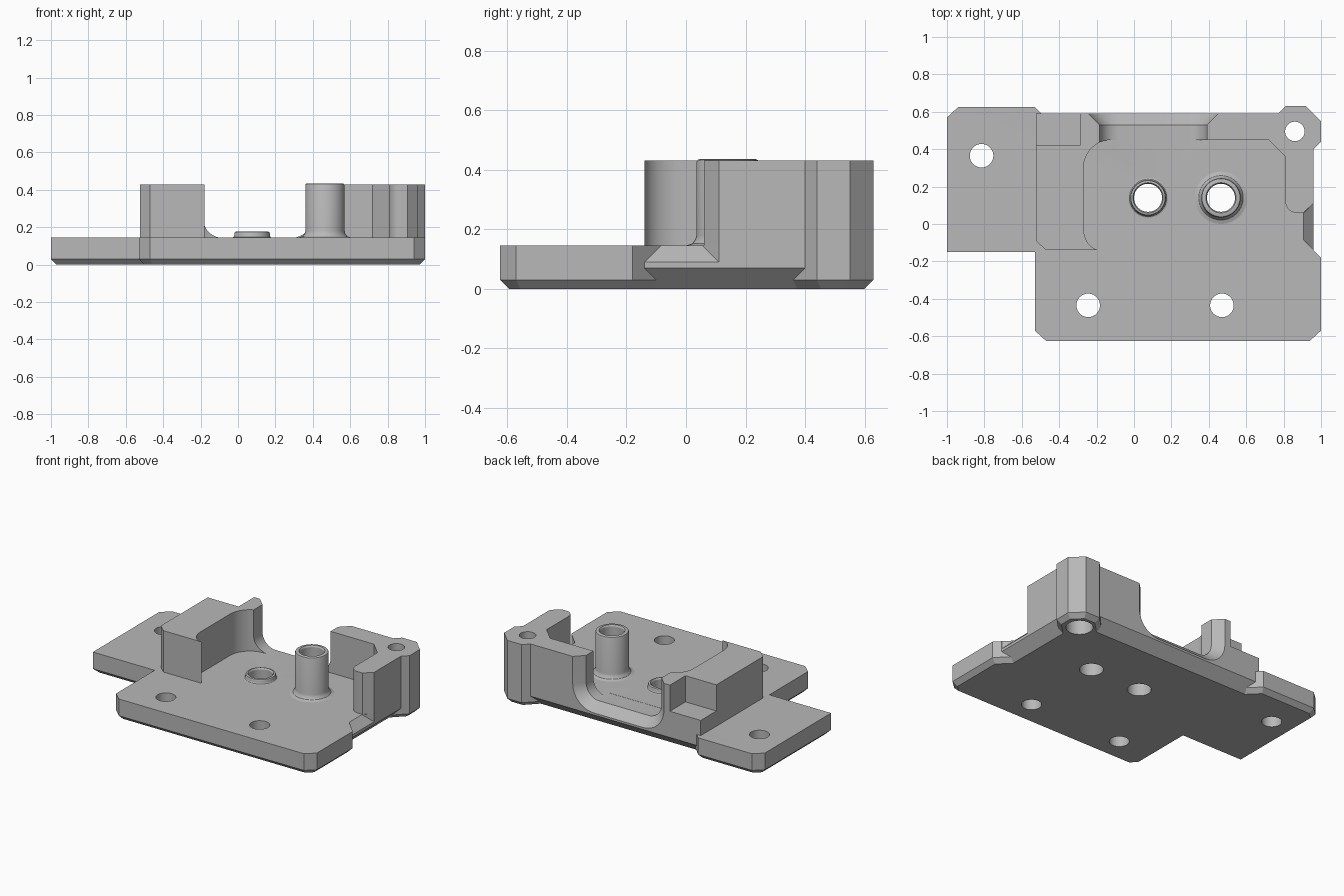
import bpy, bmesh, math

if "Cube" in bpy.data.objects:
    bpy.data.objects.remove(bpy.data.objects["Cube"])

grey = bpy.data.materials.new("plain_grey")
grey.use_nodes = True
grey.diffuse_color = (0.48, 0.48, 0.48, 1)
grey.node_tree.nodes["Principled BSDF"].inputs["Base Color"].default_value = (0.48, 0.48, 0.48, 1)


def loft(name, rings, closed=False):
    """Skin a list of equal-length rings; cap the ends, or join last to first."""
    bm = bmesh.new()
    loops = [[bm.verts.new(p) for p in ring] for ring in rings]
    pairs = list(zip(loops, loops[1:]))
    if closed:
        pairs.append((loops[-1], loops[0]))
    else:
        bm.faces.new(loops[0])
        bm.faces.new(loops[-1])
    for a, b in pairs:
        for i in range(len(a)):
            j = (i + 1) % len(a)
            bm.faces.new((a[i], a[j], b[j], b[i]))
    bmesh.ops.recalc_face_normals(bm, faces=bm.faces)
    mesh = bpy.data.meshes.new(name)
    bm.to_mesh(mesh)
    bm.free()
    mesh.materials.append(grey)
    obj = bpy.data.objects.new(name, mesh)
    bpy.context.collection.objects.link(obj)
    return obj


def at_z(points, z):
    return [(x, y, z) for x, y in points]


def arc(cx, cy, rx, ry, start, end, n=12):
    angles = [math.radians(start + (end - start) * i / n) for i in range(n + 1)]
    return [(cx + rx * math.cos(a), cy + ry * math.sin(a)) for a in angles]


def circle(x, y, r, n=40):
    return arc(x, y, r, r, 0, 360, n)[:-1]


def inset(points, d):
    """Move every edge of a counter-clockwise outline inward by d."""
    out = []
    for i, (x, y) in enumerate(points):
        px, py = points[i - 1]
        qx, qy = points[(i + 1) % len(points)]
        l1, l2 = math.hypot(x - px, y - py), math.hypot(qx - x, qy - y)
        ax, ay = (py - y) / l1, (x - px) / l1
        bx, by = (y - qy) / l2, (qx - x) / l2
        k = d / (1 + ax * bx + ay * by)
        out.append((x + (ax + bx) * k, y + (ay + by) * k))
    return out


def hole(x, y, r, z0=-0.1, z1=0.6):
    return loft("hole_cutter", [at_z(circle(x, y, r), z0), at_z(circle(x, y, r), z1)])


def cut(obj, cutters):
    bpy.context.view_layer.objects.active = obj
    for c in cutters:
        c.hide_render = True
        mod = obj.modifiers.new("cut", "BOOLEAN")
        mod.operation = "DIFFERENCE"
        mod.solver = "EXACT"
        mod.object = c
        bpy.ops.object.modifier_apply(modifier=mod.name)


TOP, WALL = 0.145, 0.43

# Base plate: the right and back edges are undercut, the whole bottom chamfered
outer_corner = [(0.96, 0.4), (1, 0.44), (1, 0.55), (0.92, 0.63), (0.81, 0.63), (0.77, 0.59)]
outline = [(-1, -0.15), (-0.53, -0.15), (-0.53, -0.57), (-0.47, -0.625), (0.94, -0.625),
           (1, -0.57), (1, -0.18), (0.96, -0.14)] + outer_corner + [
           (-0.495, 0.59), (-0.53, 0.625), (-0.94, 0.625), (-1, 0.57)]
undercut = list(outline)
for i, sx, sy in ((7, -1, 1), (8, -1, -1), (13, -1, -1), (14, 1, -1)):
    x, y = outline[i]
    undercut[i] = (x + sx * 0.04, y + sy * 0.04)
plate = loft("base_plate", [at_z(outline, TOP), at_z(outline, 0.07),
                            at_z(undercut, 0.03), at_z(inset(undercut, 0.03), 0)])

# Raised wall around the pocket, with the corner post
wall_outline = ([(-0.525, -0.09), (-0.47, -0.14)]
                + arc(-0.18, -0.02, 0.09, 0.12, 270, 180)
                + arc(-0.12, 0.3, 0.15, 0.15, 180, 90)
                + [(0.72, 0.45), (0.81, 0.36)]
                + arc(0.87, 0.12, 0.06, 0.06, 180, 270)
                + [(0.905, 0.06), (0.96, 0.11)] + outer_corner + [(-0.525, 0.59)])
wall = loft("raised_wall", [at_z(wall_outline, TOP), at_z(wall_outline, WALL)])


# U-shaped opening through the back wall, flared outward
def opening_ring(y, flare):
    r = 0.1 + flare
    profile = ([(-0.085 - r, 0.6)] + arc(-0.085, 0.244, r, r, 180, 270)
               + arc(0.29, 0.244, r, r, 270, 360) + [(0.29 + r, 0.6)])
    return [(x, y, z) for x, z in profile]


opening = loft("opening_cutter", [opening_ring(0.4, 0), opening_ring(0.53, 0),
                                  opening_ring(0.65, 0.12)])


# Sloped relief on the right edge of the plate
def relief_ring(z):
    x0, x1 = 1.05 - z, 1.1
    low = lambda x: 0.821 - x
    high = lambda x: x - 0.85
    return at_z([(x0, low(x0)), (x1, low(x1)), (x1, high(x1)), (x0, high(x0))], z)


relief = loft("relief_cutter", [relief_ring(0.04), relief_ring(0.2)])

# Stepped notch in the rear left of the wall
notch_area = [(-0.6, 0.42), (-0.29, 0.42), (-0.29, 0.7), (-0.6, 0.7)]
notch = loft("notch_cutter", [at_z(notch_area, 0.25), at_z(notch_area, 0.6)])

# Screw holes, boss holes and the post hole with its counterbore
boss_spots = [(0.075, 0.14), (0.465, 0.14)]
screw_holes = [hole(x, y, 0.063) for x, y in ((-0.815, 0.365), (-0.245, -0.435), (0.47, -0.435))]
boss_holes = [hole(x, y, 0.075) for x, y in boss_spots]
post_hole = hole(0.86, 0.495, 0.052)
counterbore = hole(0.86, 0.495, 0.085, -0.1, 0.1)

plate_cutters = [opening, relief, post_hole, counterbore] + screw_holes + boss_holes
cut(plate, plate_cutters)
cut(wall, [opening, notch, post_hole])
for c in plate_cutters + [notch]:
    bpy.data.objects.remove(c)


# Turned bosses with a flared foot and a rounded rim
def boss(name, spot, r, top, foot):
    bore, lip = 0.075, 0.01
    profile = [(r + foot, TOP), (r + foot * 0.4, TOP + foot * 0.2),
               (r + foot * 0.1, TOP + foot * 0.6), (r, TOP + foot),
               (r, top - lip), (r - lip * 0.3, top - lip * 0.3), (r - lip, top),
               (bore + lip * 0.6, top), (bore, top - lip), (bore, TOP)]
    return loft(name, [at_z(circle(*spot, pr), z) for pr, z in profile], closed=True)


low_boss = boss("low_boss", boss_spots[0], 0.095, 0.177, 0.012)
tall_boss = boss("tall_boss", boss_spots[1], 0.105, 0.435, 0.035)

# Smooth the round surfaces, keep the corners sharp
bpy.ops.object.select_all(action="DESELECT")
for obj in (plate, wall, low_boss, tall_boss):
    obj.select_set(True)
bpy.context.view_layer.objects.active = plate
bpy.ops.object.shade_smooth_by_angle(angle=math.radians(28))
